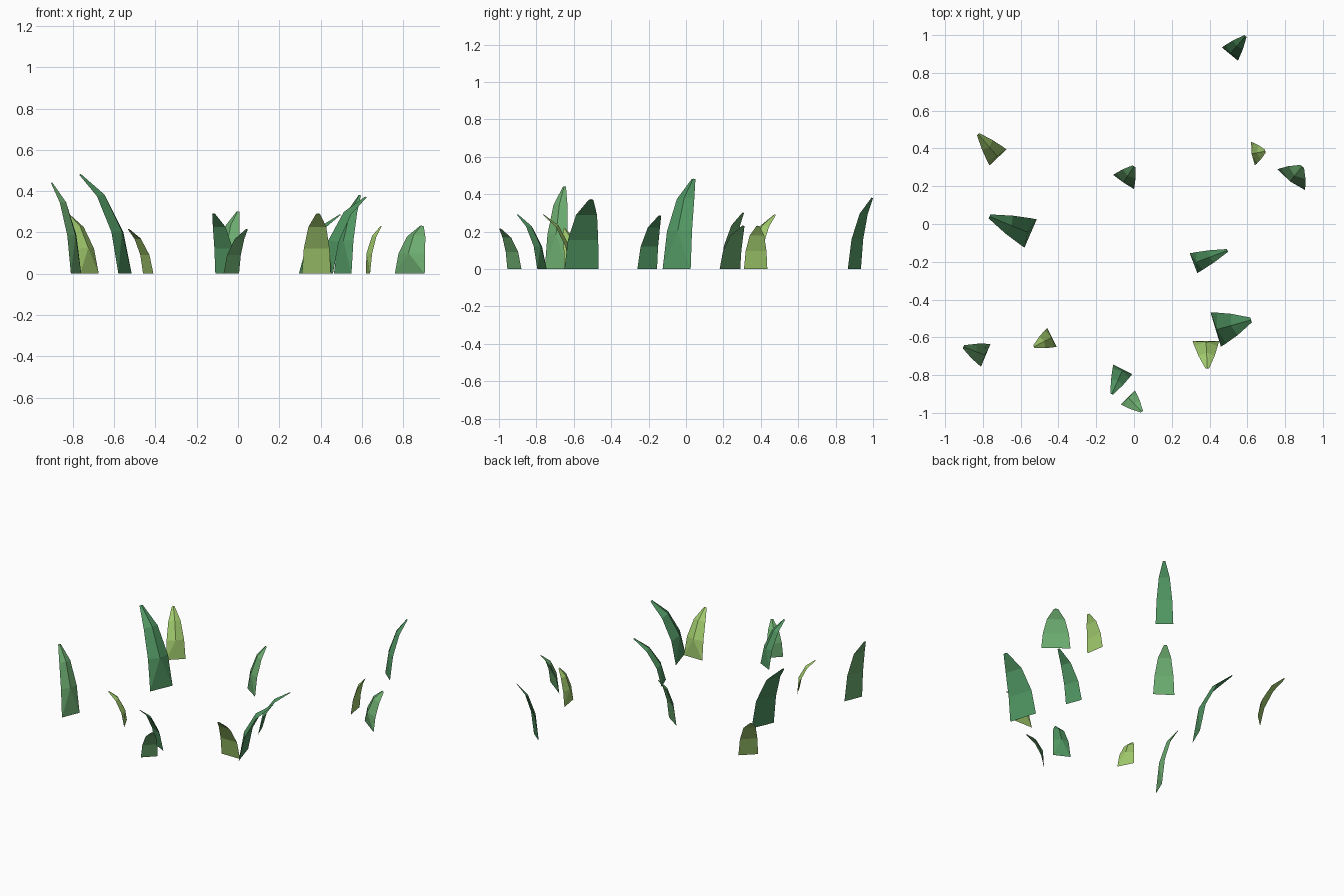
import bpy
import bmesh
from mathutils import Vector

cube = bpy.data.objects.get("Cube")
if cube:
    bpy.data.objects.remove(cube, do_unlink=True)


def make_material(name, rgb):
    mat = bpy.data.materials.new(name)
    mat.use_nodes = True
    color = (*rgb, 1.0)
    mat.diffuse_color = color
    mat.node_tree.nodes["Principled BSDF"].inputs["Base Color"].default_value = color
    return mat


deep = make_material("deep green", (0.08, 0.30, 0.12))
fresh = make_material("fresh green", (0.15, 0.41, 0.16))
lime = make_material("yellow green", (0.35, 0.58, 0.15))

# Rows above the ground edge: height, lean, width, ridge (ridge relative to base width)
ROWS = [(0.42, 0.17, 0.89, 0.15), (0.78, 0.53, 0.62, 0.12), (1.0, 1.0, 0.14, 0.03)]


def make_blade(name, base_a, base_b, tip, mat):
    """Curved blade with a flat underside and a raised midrib on the upper side."""
    a, b = Vector((*base_a, 0)), Vector((*base_b, 0))
    mid, side = (a + b) / 2, (b - a) / 2
    lean = Vector((tip[0], tip[1], 0)) - mid
    bm = bmesh.new()
    left, right = bm.verts.new(a), bm.verts.new(b)
    rib = None
    previous = mid
    for height, bend, width, ridge in ROWS:
        centre = mid + lean * bend + Vector((0, 0, tip[2] * height))
        tangent = (centre - previous).normalized()
        normal = side.cross(tangent).normalized()
        if normal.dot(lean) > 0:
            normal.negate()
        new_left = bm.verts.new(centre - side * width)
        new_right = bm.verts.new(centre + side * width)
        new_rib = bm.verts.new(centre + normal * side.length * 2 * ridge)
        bm.faces.new((left, right, new_right, new_left))
        if rib is None:
            # The rib fans out into the straight ground edge
            bm.faces.new((left, new_left, new_rib))
            bm.faces.new((right, new_rib, new_right))
            bm.faces.new((left, new_rib, right))
        else:
            bm.faces.new((left, new_left, new_rib, rib))
            bm.faces.new((right, rib, new_rib, new_right))
        left, right, rib, previous = new_left, new_right, new_rib, centre
    bm.faces.new((left, right, rib))
    bmesh.ops.recalc_face_normals(bm, faces=bm.faces)
    mesh = bpy.data.meshes.new(name)
    bm.to_mesh(mesh)
    bm.free()
    mesh.materials.append(mat)
    bpy.context.collection.objects.link(bpy.data.objects.new(name, mesh))


# Ground edge ends, tip position and colour of every blade
make_blade("grass_blade_back", (0.465, 0.935), (0.55, 0.865), (0.59, 0.995, 0.38), deep)
make_blade("grass_blade_back_right", (-0.675, 0.395), (-0.765, 0.31), (-0.825, 0.475, 0.29), lime)
make_blade("grass_blade_back_middle", (-0.11, 0.26), (0.0, 0.185), (0.0, 0.305, 0.3), fresh)
make_blade("grass_blade_back_left", (0.64, 0.31), (0.62, 0.435), (0.695, 0.385, 0.23), lime)
make_blade("grass_blade_far_left", (0.76, 0.29), (0.905, 0.18), (0.89, 0.305, 0.23), fresh)
make_blade("grass_blade_tall_right", (-0.58, -0.125), (-0.515, 0.025), (-0.765, 0.04, 0.48), deep)
make_blade("grass_blade_middle_left", (0.295, -0.155), (0.335, -0.26), (0.495, -0.14, 0.285), deep)
make_blade("grass_blade_broad_left", (0.405, -0.468), (0.46, -0.65), (0.62, -0.508, 0.37), deep)
make_blade("grass_blade_front_left", (0.31, -0.62), (0.45, -0.62), (0.388, -0.765, 0.29), lime)
make_blade("grass_blade_front_right", (-0.46, -0.55), (-0.41, -0.65), (-0.53, -0.65, 0.215), lime)
make_blade("grass_blade_far_right", (-0.81, -0.755), (-0.76, -0.635), (-0.903, -0.65, 0.44), fresh)
make_blade("grass_blade_front_middle", (-0.11, -0.745), (-0.01, -0.795), (-0.118, -0.9, 0.29), deep)
make_blade("grass_blade_front", (-0.07, -0.955), (0.005, -0.88), (0.042, -0.993, 0.215), fresh)
